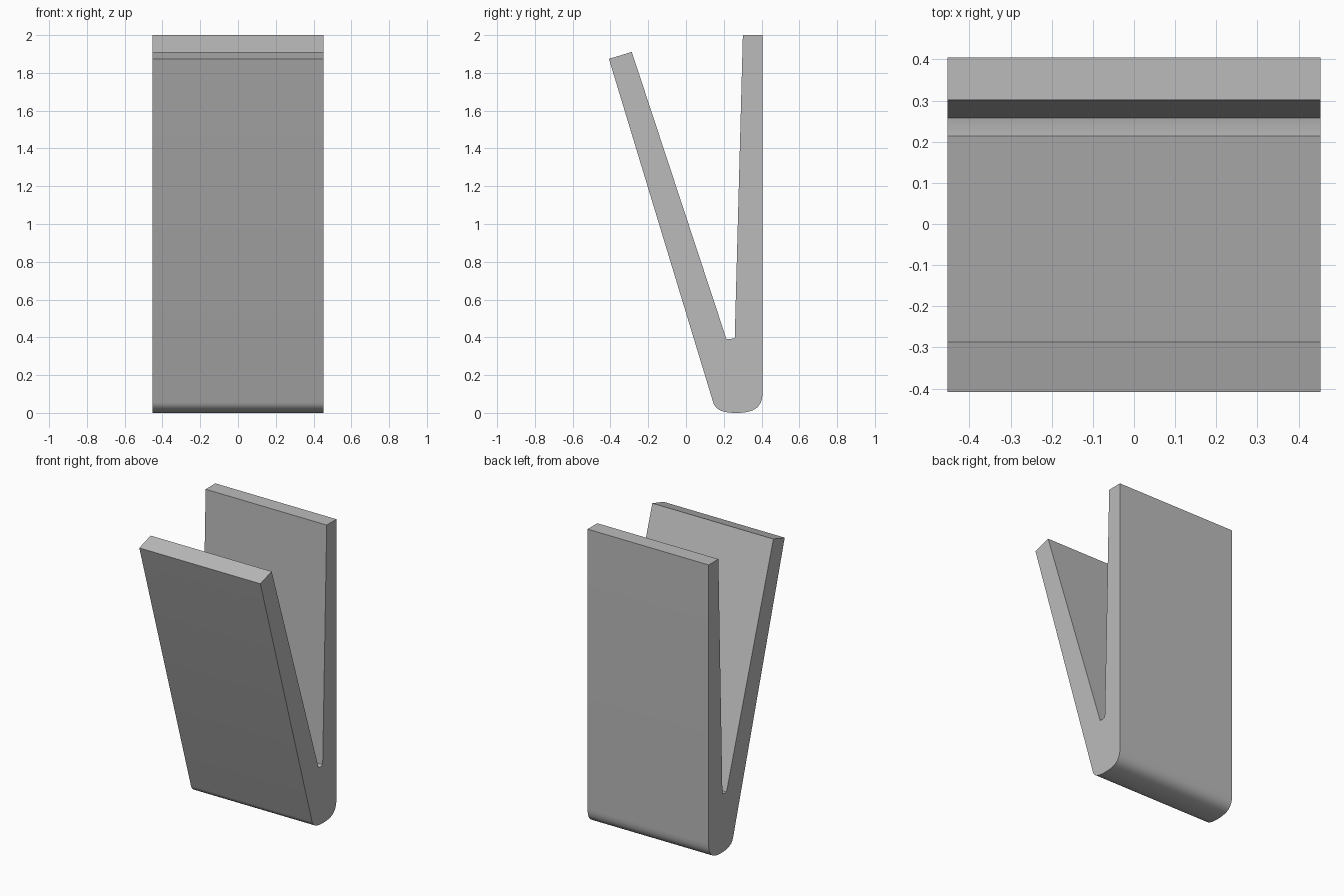
import bpy, bmesh, math
from mathutils import Vector
from mathutils.geometry import interpolate_bezier

cube = bpy.data.objects.get("Cube")
if cube:
    bpy.data.objects.remove(cube, do_unlink=True)

HALF_WIDTH = 0.453

# Plain grey material
grey = bpy.data.materials.new("plain grey")
grey.use_nodes = True
colour = (0.5, 0.5, 0.5, 1)
grey.diffuse_color = colour
grey.node_tree.nodes["Principled BSDF"].inputs["Base Color"].default_value = colour


def curve(start, handle_a, handle_b, end, steps=12):
    """Sampled rounded corner in the side plane."""
    pts = [Vector((0, *p)) for p in (start, handle_a, handle_b, end)]
    return [(p.y, p.z) for p in interpolate_bezier(*pts, steps)]


# Side profile (y, z): upright back arm, slot, leaning front arm, rounded foot
profile = [(0.405, 2.0), (0.301, 2.0), (0.258, 0.396), (0.235, 0.391),
           (0.214, 0.391), (-0.287, 1.911), (-0.408, 1.874)]
profile += curve((0.144, 0.055), (0.156, 0.018), (0.19, 0.0), (0.265, 0.0))
profile += curve((0.265, 0.0), (0.365, 0.0), (0.405, 0.03), (0.405, 0.11))[1:]

# Extrude the profile across the width
bm = bmesh.new()
side = bm.faces.new([bm.verts.new((-HALF_WIDTH, y, z)) for y, z in profile])
extruded = bmesh.ops.extrude_face_region(bm, geom=[side], use_keep_orig=True)
moved = [v for v in extruded["geom"] if isinstance(v, bmesh.types.BMVert)]
bmesh.ops.translate(bm, verts=moved, vec=(2 * HALF_WIDTH, 0, 0))
bmesh.ops.recalc_face_normals(bm, faces=bm.faces)

mesh = bpy.data.meshes.new("folded_clip")
bm.to_mesh(mesh)
bm.free()
mesh.materials.append(grey)
clip = bpy.data.objects.new("folded_clip", mesh)
bpy.context.collection.objects.link(clip)

# Smooth foot, sharp edges elsewhere
bpy.ops.object.select_all(action="DESELECT")
clip.select_set(True)
bpy.context.view_layer.objects.active = clip
bpy.ops.object.shade_smooth_by_angle(angle=math.radians(30))
